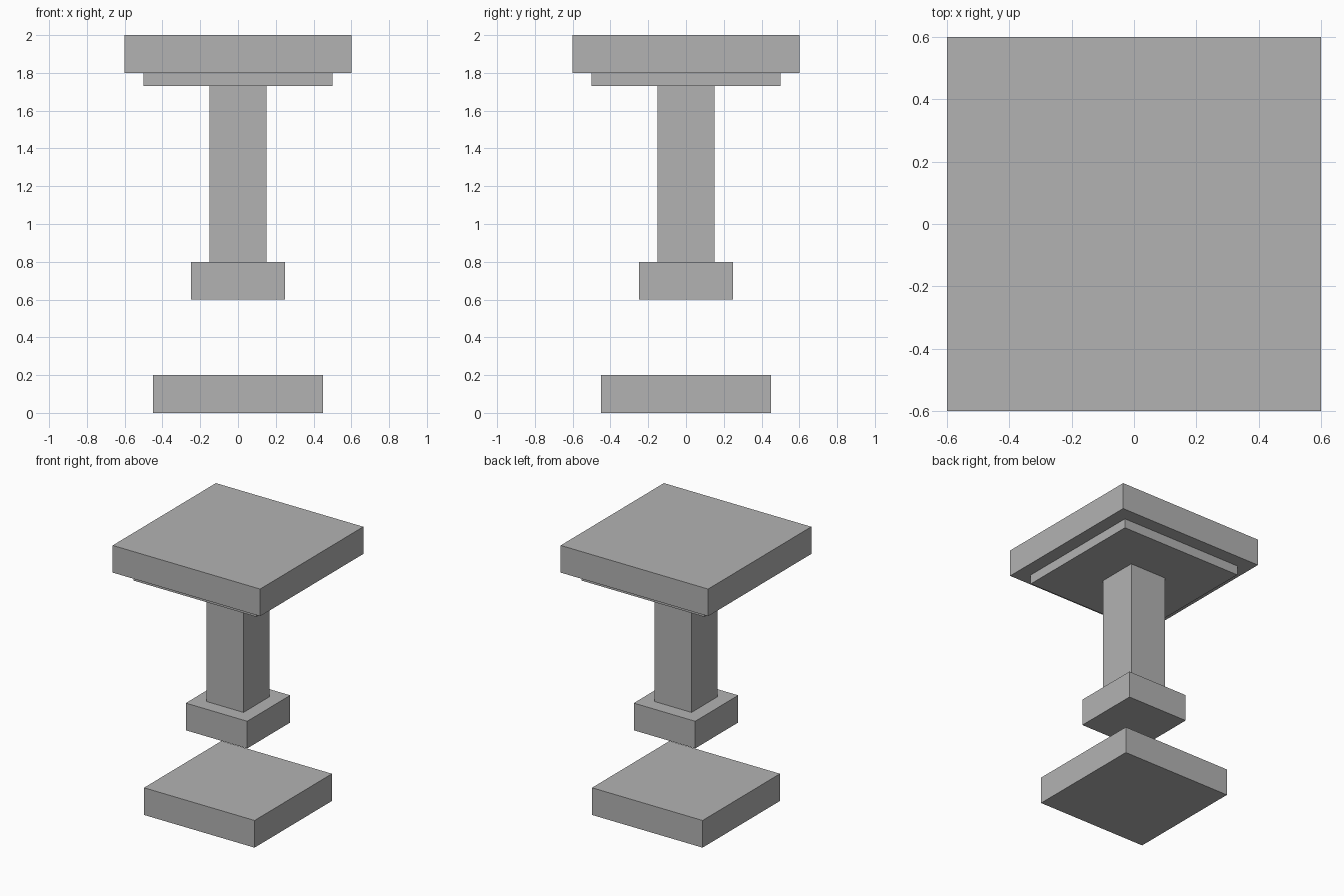
import bpy

if "Cube" in bpy.data.objects:
    bpy.data.objects.remove(bpy.data.objects["Cube"])

# One plain grey for the whole pedestal
grey = bpy.data.materials.new("stone_grey")
grey.diffuse_color = (0.45, 0.45, 0.45, 1.0)
grey.use_nodes = True
grey.node_tree.nodes["Principled BSDF"].inputs["Base Color"].default_value = grey.diffuse_color


def slab(name, width, bottom, top):
    """Square block centred on the vertical axis."""
    bpy.ops.mesh.primitive_cube_add(size=1, location=(0, 0, (bottom + top) / 2))
    block = bpy.context.object
    block.name = name
    block.scale = (width, width, top - bottom)
    bpy.ops.object.transform_apply(location=False, rotation=False, scale=True)
    block.data.materials.append(grey)
    return block


# Floor plate, separated from the column by a gap
slab("base_plate", 0.9, 0.0, 0.2)
# Column with its foot
slab("column_foot", 0.5, 0.6, 0.8)
slab("column", 0.3, 0.8, 1.73)
# Stepped top
slab("top_moulding", 1.0, 1.73, 1.8)
slab("top_slab", 1.2, 1.8, 2.0)
